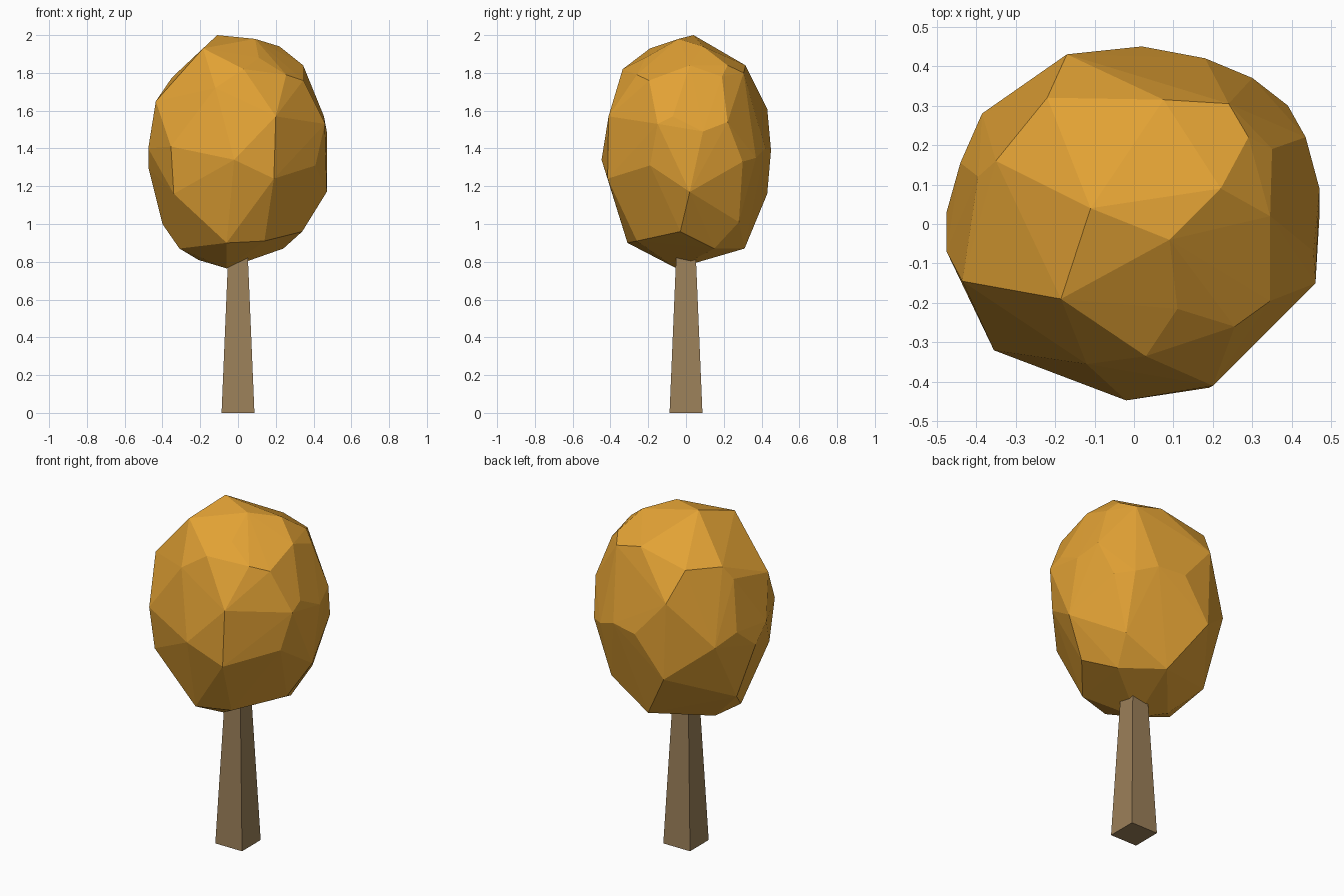
import bpy, bmesh


def material(name, rgb):
    m = bpy.data.materials.new(name)
    m.diffuse_color = (*rgb, 1.0)
    return m


def add_object(name, bm, mat):
    bmesh.ops.recalc_face_normals(bm, faces=bm.faces[:])
    me = bpy.data.meshes.new(name)
    bm.to_mesh(me)
    bm.free()
    me.materials.append(mat)
    ob = bpy.data.objects.new(name, me)
    bpy.context.collection.objects.link(ob)
    return ob


bark = material("bark brown", (0.33, 0.215, 0.10))
leaf = material("autumn orange", (0.76, 0.36, 0.035))

# Trunk: square, tapering upward into the crown
bm = bmesh.new()
bmesh.ops.create_cube(bm, size=1.0)
for v in bm.verts:
    top = v.co.z > 0
    half = 0.05 if top else 0.087
    v.co.x *= 2 * half
    v.co.y *= 2 * half
    v.co.z = 0.88 if top else 0.0
add_object("trunk", bm, bark)

# Crown: faceted convex boulder shape, corner points in rings from top to bottom
corners = [
    # cap
    (-.11, .04, 2.0), (.09, -.04, 1.98), (-.185, -.19, 1.93), (.22, .09, 1.94),
    # shoulder
    (.11, -.215, 1.88), (.03, -.335, 1.82), (.255, -.26, 1.79), (.345, -.195, 1.76),
    (.345, .02, 1.84), (.29, .22, 1.84), (.35, .19, 1.78), (.24, .305, 1.8),
    (.075, .315, 1.84), (-.22, .32, 1.78), (-.35, .16, 1.775), (-.12, -.355, 1.72),
    # upper waist
    (-.435, -.145, 1.65), (-.395, .12, 1.70), (-.17, .43, 1.61), (.2, -.41, 1.57),
    (.455, -.07, 1.57), (.46, -.15, 1.53), (.435, .22, 1.54), (.47, .09, 1.49),
    # waist
    (.02, .45, 1.39), (.18, .42, 1.40), (.30, .37, 1.35), (.39, .30, 1.33),
    (-.385, .28, 1.35), (-.44, .155, 1.41), (-.475, -.07, 1.40), (-.475, .03, 1.30),
    (-.355, -.32, 1.41), (-.02, -.447, 1.34), (.19, -.415, 1.24), (.41, -.19, 1.31),
    # lower waist
    (.47, .02, 1.17), (-.34, -.29, 1.16), (-.155, .43, 1.16), (.29, .28, 1.01),
    # underside
    (-.40, .10, 1.0), (.34, -.03, .96), (-.06, -.31, .90), (.14, -.26, .91),
    (.24, .15, .87), (.03, .31, .87), (-.31, -.07, .87), (-.21, .03, .81),
    (-.06, -.05, .765),
]
bm = bmesh.new()
for c in corners:
    bm.verts.new(c)
bmesh.ops.convex_hull(bm, input=bm.verts[:])
loose = [v for v in bm.verts if not v.link_faces]
bmesh.ops.delete(bm, geom=loose, context='VERTS')
add_object("crown", bm, leaf)
